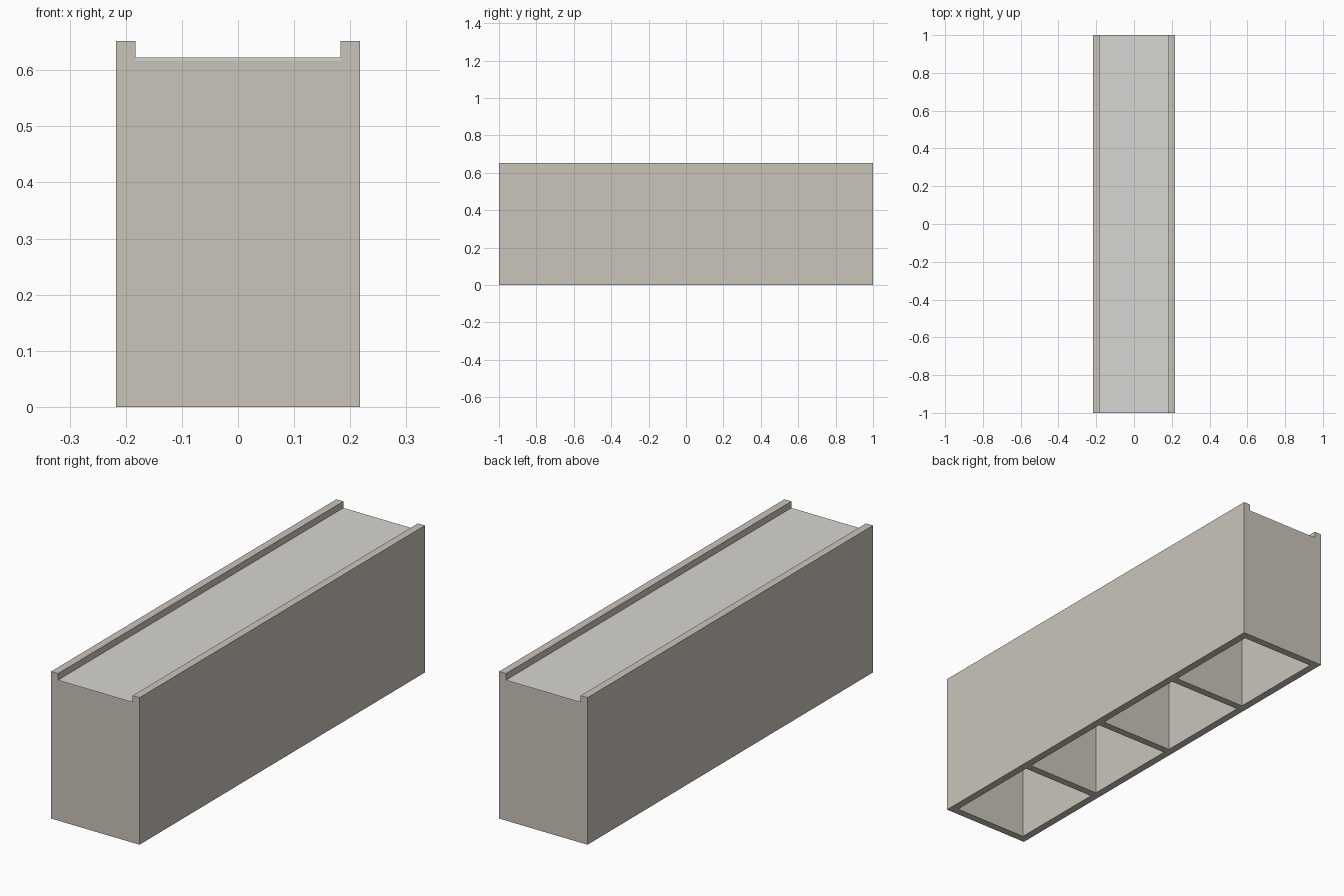
import bpy

if "Cube" in bpy.data.objects:
    bpy.data.objects.remove(bpy.data.objects["Cube"])

LENGTH, WIDTH, HEIGHT = 2.0, 0.434, 0.652
T = 0.034            # board thickness
PANEL_TOP, PANEL_T = 0.623, 0.006
BAYS = 4


def material(name, rgb):
    m = bpy.data.materials.new(name)
    m.diffuse_color = (*rgb, 1)
    m.use_nodes = True
    m.node_tree.nodes["Principled BSDF"].inputs["Base Color"].default_value = m.diffuse_color
    return m


def board(name, lo, hi, mat):
    bpy.ops.mesh.primitive_cube_add(size=1, location=[(a + b) / 2 for a, b in zip(lo, hi)])
    ob = bpy.context.object
    ob.name = name
    ob.scale = [b - a for a, b in zip(lo, hi)]
    bpy.ops.object.transform_apply(location=False, rotation=False, scale=True)
    ob.data.materials.append(mat)
    return ob


wood = material("wood", (0.60, 0.56, 0.49))
pale = material("pale_panel", (0.68, 0.67, 0.64))
inner = WIDTH / 2 - T

# long side boards, standing proud of the panel
for name, s in (("left_side_board", -1), ("right_side_board", 1)):
    x0, x1 = sorted((s * inner, s * WIDTH / 2))
    board(name, (x0, -LENGTH / 2, 0), (x1, LENGTH / 2, HEIGHT), wood)

# end boards and dividers, evenly spaced, open underneath
step = (LENGTH - T) / BAYS
for i in range(BAYS + 1):
    y = -LENGTH / 2 + i * step
    name = "end_board" if i in (0, BAYS) else "divider"
    board(f"{name}_{i + 1}", (-inner, y, 0), (inner, y + T, PANEL_TOP - PANEL_T), wood)

# thin panel closing the bays, recessed between the side boards
board("thin_panel", (-inner, -LENGTH / 2, PANEL_TOP - PANEL_T),
      (inner, LENGTH / 2, PANEL_TOP), pale)
